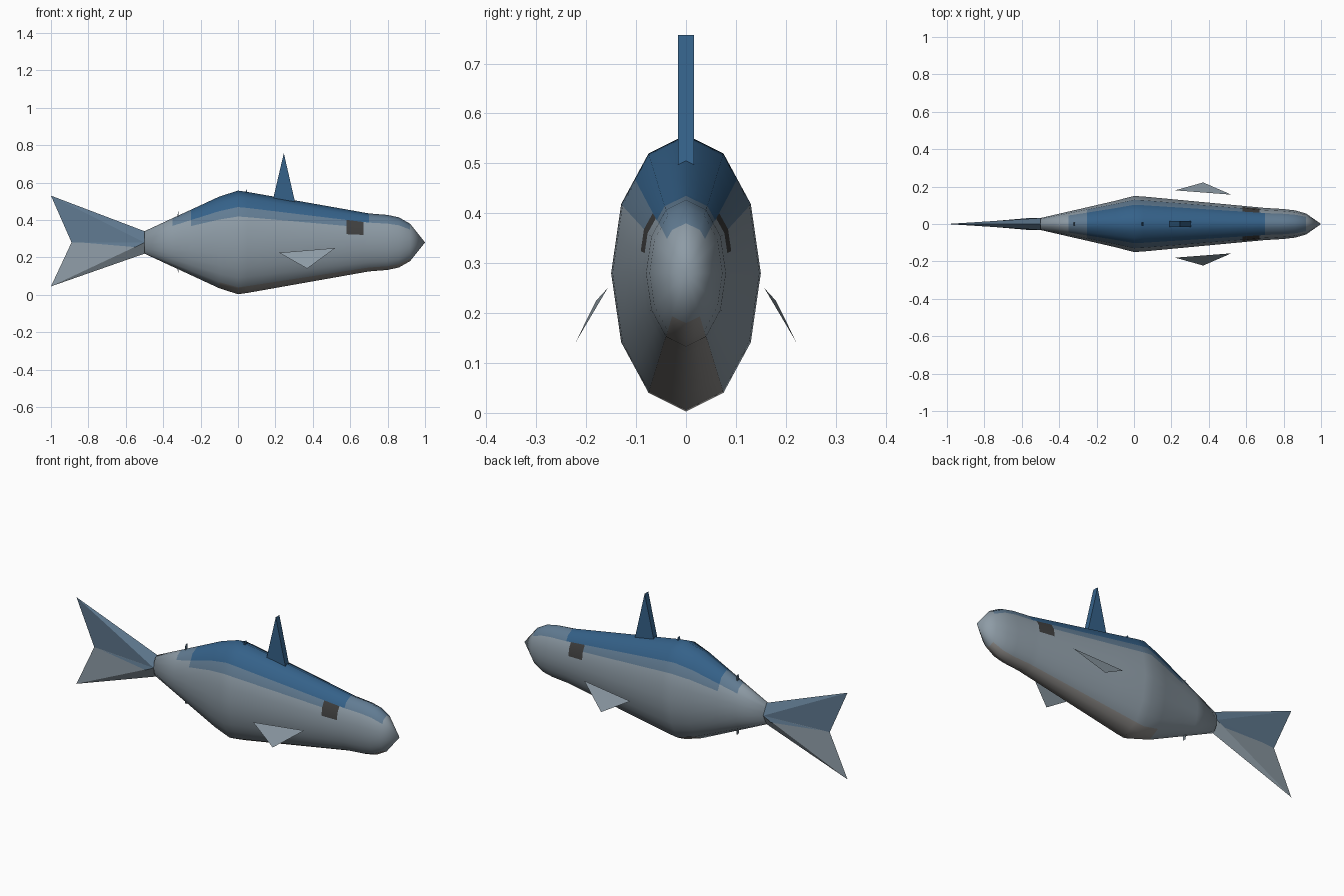
import bpy
from math import sin, cos, pi

if "Cube" in bpy.data.objects:
    bpy.data.objects.remove(bpy.data.objects["Cube"])

CZ = 0.28  # height of the body axis


def mat(name, r, g, b):
    m = bpy.data.materials.new(name)
    m.diffuse_color = (r, g, b, 1)
    m.use_nodes = True
    m.node_tree.nodes["Principled BSDF"].inputs["Base Color"].default_value = m.diffuse_color
    return m


blue = mat("back_blue", 0.035, 0.12, 0.25)
mid = mat("fade_blue", 0.12, 0.20, 0.29)
grey = mat("side_grey", 0.27, 0.33, 0.38)
belly = mat("belly_grey", 0.27, 0.26, 0.25)
dark = mat("eye_dark", 0.05, 0.05, 0.05)
MATS = [blue, mid, grey, belly, dark]


def build(name, verts, faces, mats, pick=None, smooth=False):
    me = bpy.data.meshes.new(name)
    me.from_pydata(verts, [], faces)
    for m in mats:
        me.materials.append(m)
    for p in me.polygons:
        p.use_smooth = smooth
        if pick:
            p.material_index = pick(p)
    ob = bpy.data.objects.new(name, me)
    bpy.context.collection.objects.link(ob)
    return ob


# Body: twelve-sided rings lofted along x (x, half width, half height)
STATIONS = [(-0.5, 0.032, 0.06), (-0.1, 0.124, 0.245), (0.0, 0.15, 0.277),
            (0.05, 0.147, 0.27), (0.7, 0.086, 0.155), (0.8, 0.08, 0.147),
            (0.86, 0.073, 0.134), (0.92, 0.056, 0.1)]


def section(x):
    for (x0, w0, h0), (x1, w1, h1) in zip(STATIONS, STATIONS[1:]):
        if x <= x1 + 1e-6:
            t = (x - x0) / (x1 - x0)
            return w0 + t * (w1 - w0), h0 + t * (h1 - h0)


N = 24
unit = []
for k in range(N):  # each side of the twelve-gon is halved for the colouring
    r = 1 if k % 2 == 0 else cos(pi / 12)
    unit.append((r * cos(2 * pi * k / N), r * sin(2 * pi * k / N)))

xs = sorted({s[0] for s in STATIONS} | {-0.35, -0.25, 0.2, 0.4, 0.58, 0.67})
verts = []
for x in xs:
    w, h = section(x)
    verts += [(x, w * c, CZ + h * s) for c, s in unit]
faces = [(i * N + k, (i + 1) * N + k, (i + 1) * N + (k + 1) % N, i * N + (k + 1) % N)
         for i in range(len(xs) - 1) for k in range(N)]
faces = [f[::-1] for f in faces]
tip, last = len(verts), (len(xs) - 1) * N
verts.append((1.0, 0, CZ))
faces += [(last + k, last + (k + 1) % N, tip) for k in range(N)]
faces.append(tuple(reversed(range(N))))


def body_colour(p):
    x, y, z = p.center
    if x < -0.49 or x > 0.9:
        return 2
    w, h = section(x)
    s = (z - CZ) / h
    if 0.58 < x < 0.67 and 0.2 < s < 0.75:
        return 4
    if s > 0.7 and -0.25 < x < 0.72:
        return 0
    if s > 0.7 and x > -0.36 or 0.55 < s <= 0.7 and -0.2 < x < 0.6:
        return 1
    return 3 if s < -0.8 and x > -0.1 else 2


build("body", verts, faces, MATS, body_colour, True)

# Tail: two lobes tapering to a thin trailing edge
tv = [(-0.5, 0, 0.34), (-0.5, -0.032, CZ), (-0.5, 0.032, CZ), (-0.5, 0, 0.22),
      (-1, 0, 0.53), (-0.89, 0, CZ), (-1, 0, 0.045)]
tf = [(0, 4, 1), (1, 4, 5), (0, 2, 4), (2, 5, 4),
      (1, 6, 3), (1, 5, 6), (3, 6, 2), (2, 6, 5), (0, 1, 3, 2)]
build("tail", tv, tf, [mid, grey], lambda p: int(p.center.z < CZ + 0.01))


# Fins that are wedges: triangular profile in xz with a constant thickness
def wedge(name, profile, t, m):
    v = [(x, y, z) for y in (-t, t) for x, z in profile]
    f = [(0, 1, 2), (5, 4, 3), (0, 3, 4, 1), (1, 4, 5, 2), (2, 5, 3, 0)]
    return build(name, v, f, [m])


wedge("dorsal_fin", [(0.185, 0.50), (0.305, 0.495), (0.245, 0.757)], 0.016, blue)
wedge("rear_upper_finlet", [(-0.327, 0.39), (-0.313, 0.39), (-0.32, 0.45)], 0.008, mid)
wedge("rear_lower_finlet", [(-0.313, 0.16), (-0.327, 0.16), (-0.32, 0.115)], 0.008, grey)
wedge("back_finlet", [(0.035, 0.53), (0.055, 0.53), (0.045, 0.565)], 0.008, blue)

# Paired side fins and tail keels
for side, s in (("left", 1), ("right", -1)):
    order = [(0, 2, 1)] if s < 0 else [(0, 1, 2)]
    build(side + "_pectoral_fin",
          [(0.22, 0.18 * s, 0.225), (0.52, 0.157 * s, 0.25), (0.37, 0.222 * s, 0.14)],
          [order[0][::-1]], [grey])
    build(side + "_tail_keel",
          [(-0.5, 0.032 * s, CZ), (-0.55, 0.033 * s, 0.255), (-0.84, 0.008 * s, CZ)],
          order, [mid])
